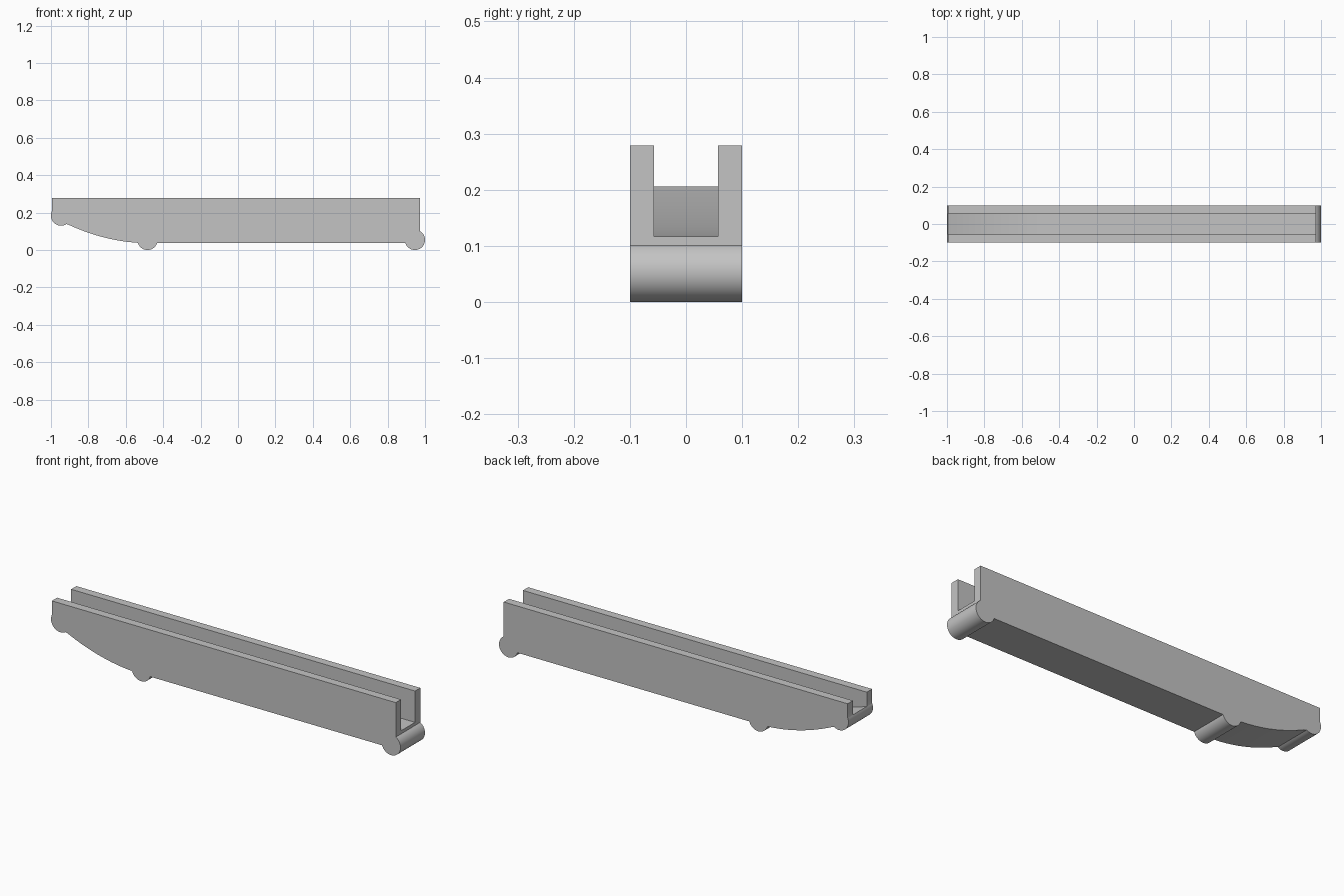
import bpy, bmesh, math

cube = bpy.data.objects.get("Cube")
if cube:
    bpy.data.objects.remove(cube, do_unlink=True)

grey = bpy.data.materials.new("plain grey")
grey.use_nodes = True
grey.diffuse_color = (0.55, 0.55, 0.55, 1)
grey.node_tree.nodes["Principled BSDF"].inputs["Base Color"].default_value = grey.diffuse_color

R = 0.054          # radius of the rounded ribs
BOTTOM = 0.037     # underside height
FLOOR = 0.117      # channel floor height
TOP = 0.279
SLOPE_START = -0.48


def arc(cx, cz, start, end, steps=28):
    """Points on a rib, angles in degrees."""
    angles = [math.radians(start + (end - start) * i / steps) for i in range(steps + 1)]
    return [(cx + R * math.cos(a), cz + R * math.sin(a)) for a in angles]


def rise(x0, x1, base, k, steps=24):
    """Curve that sweeps up towards the right-hand end of the rail."""
    xs = [x0 + (x1 - x0) * i / steps for i in range(steps + 1)]
    return [(x, base + k * (x - SLOPE_START) ** 2) for x in xs]


def extrude_profile(name, profile, half_width):
    """Extrude an x-z outline along y."""
    bm = bmesh.new()
    face = bm.faces.new([bm.verts.new((x, -half_width, z)) for x, z in profile])
    grown = bmesh.ops.extrude_face_region(bm, geom=[face])["geom"]
    verts = [g for g in grown if isinstance(g, bmesh.types.BMVert)]
    bmesh.ops.translate(bm, verts=verts, vec=(0, 2 * half_width, 0))
    bmesh.ops.recalc_face_normals(bm, faces=bm.faces)
    mesh = bpy.data.meshes.new(name)
    bm.to_mesh(mesh)
    bm.free()
    mesh.materials.append(grey)
    obj = bpy.data.objects.new(name, mesh)
    bpy.context.collection.objects.link(obj)
    return obj


# Rail body: end rib, curved underside, middle rib, flat underside, far rib
outline = [(-0.995, TOP)]
outline += arc(-0.946, 0.184, 155, 302)
outline += rise(-0.905, -0.54, BOTTOM, 0.54)
outline += arc(-0.484, R, 198, 342)
outline += arc(0.946, R, 198, 420)
outline += [(0.973, TOP)]
rail = extrude_profile("rail_body", outline, 0.1)

# Channel cutter: flat floor that sweeps up at one end
channel = rise(-1.02, SLOPE_START, FLOOR, 0.333)
channel += [(1.1, FLOOR), (1.1, 0.4), (-1.02, 0.4)]
cutter = extrude_profile("channel_cutter", channel, 0.057)
cutter.hide_render = True

cut = rail.modifiers.new("channel", "BOOLEAN")
cut.operation = "DIFFERENCE"
cut.solver = "EXACT"
cut.object = cutter

# Apply the cut, drop the cutter and smooth the curved faces
bpy.ops.object.select_all(action="DESELECT")
rail.select_set(True)
bpy.context.view_layer.objects.active = rail
bpy.ops.object.modifier_apply(modifier=cut.name)
bpy.data.objects.remove(cutter, do_unlink=True)
bpy.ops.object.shade_smooth_by_angle(angle=math.radians(25))
